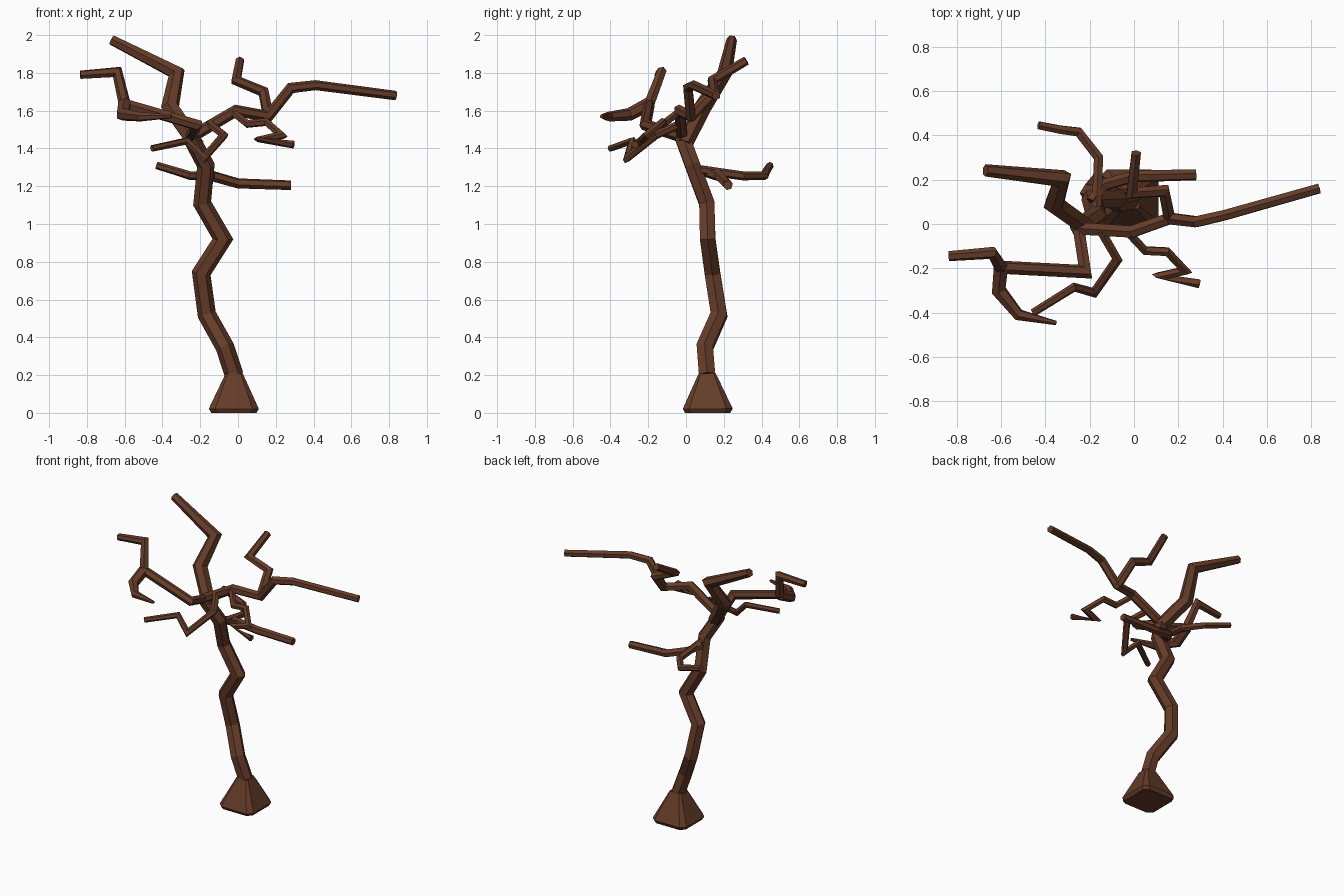
import bpy
import bmesh
import math
from mathutils import Vector, Quaternion

cube = bpy.data.objects.get("Cube")
if cube:
    bpy.data.objects.remove(cube)

bark = bpy.data.materials.new("brown bark")
bark.use_nodes = True
colour = (0.13, 0.045, 0.022, 1)
bark.diffuse_color = colour
shader = next(n for n in bark.node_tree.nodes if n.type == 'BSDF_PRINCIPLED')
shader.inputs["Base Color"].default_value = colour
shader.inputs["Roughness"].default_value = 0.9

# Cross-sections as corner angles in degrees
HEXAGON = [60 * k for k in range(6)]
CUT_SQUARE = [90 * k + a for k in range(4) for a in (37, 53)]


def limb(name, points, radii, section=HEXAGON):
    """Sweep a faceted, mitred tube through points, radius easing between radii."""
    pts = [Vector(p) for p in points]
    dirs = [(b - a).normalized() for a, b in zip(pts, pts[1:])]
    up = Vector((0, 0, 1)) if abs(dirs[0].z) < 0.8 else Vector((1, 0, 0))
    side = (up - dirs[0] * up.dot(dirs[0])).normalized()
    count = len(section)
    bm = bmesh.new()
    rings = []
    for i, p in enumerate(pts):
        before, after = dirs[max(i - 1, 0)], dirs[min(i, len(dirs) - 1)]
        plane = (before + after).normalized()
        t = i / (len(pts) - 1)
        r = radii[i] if len(radii) == len(pts) else radii[0] + (radii[-1] - radii[0]) * t
        ring = []
        for angle in section:
            v = Quaternion(before, math.radians(angle)) @ side * r
            # slide along the incoming direction onto the mitre plane
            slide = -v.dot(plane) / max(before.dot(plane), 0.6)
            ring.append(bm.verts.new(p + v + before * slide))
        rings.append(ring)
        side = before.rotation_difference(after) @ side
    for a, b in zip(rings, rings[1:]):
        for k in range(count):
            n = (k + 1) % count
            bm.faces.new((a[k], a[n], b[n], b[k]))
    bm.faces.new(rings[0][::-1])
    bm.faces.new(rings[-1])
    bmesh.ops.recalc_face_normals(bm, faces=bm.faces)
    mesh = bpy.data.meshes.new(name)
    bm.to_mesh(mesh)
    bm.free()
    mesh.materials.append(bark)
    obj = bpy.data.objects.new(name, mesh)
    bpy.context.collection.objects.link(obj)
    return obj


# Flared, nearly square root and crooked trunk
limb("root_flare", [(-.022, .115, 0), (-.022, .115, .022), (-.02, .112, .21)],
     [.15, .165, .056], CUT_SQUARE)
crown = (-.25, -.02, 1.46)
limb("trunk", [(-.02, .112, .2), (-.07, .1, .35), (-.165, .175, .52),
               (-.195, .14, .74), (-.08, .115, .92), (-.19, .11, 1.11),
               (-.17, .035, 1.31), crown], [.05, .045])

# Tall limb
limb("tall_limb", [(-.22, -.01, 1.42), (-.36, .09, 1.62), (-.325, .205, 1.8),
                   (-.67, .242, 1.975)], [.045, .047, .039, .028])

# Forked limb on the model's right
fork = (-.6, -.195, 1.635)
limb("right_limb", [crown, (-.22, -.215, 1.525), fork], [.03, .03])
limb("right_upper_fork", [fork, (-.64, -.13, 1.805), (-.835, -.145, 1.79)],
     [.032, .027, .023])
limb("right_lower_fork", [fork, (-.61, -.3, 1.58), (-.52, -.41, 1.568),
                          (-.35, -.447, 1.57)], [.037, .034, .026, .01])

# Long limb on the model's left, with its upright fork
elbow = (.16, .025, 1.57)
limb("left_limb", [crown, (-.01, -.035, 1.6), elbow, (.28, .01, 1.72),
                   (.41, .04, 1.735), (.835, .16, 1.68)], [.032, .025])
limb("left_upright_fork", [elbow, (.135, .15, 1.7), (-.01, .14, 1.76),
                           (.01, .32, 1.865)], [.03, .024])

# Thin drooping twigs at the front
limb("front_left_twig", [(-.03, -.035, 1.595), (.05, -.12, 1.53), (.15, -.125, 1.54),
                         (.23, -.21, 1.47), (.12, -.235, 1.445), (.295, -.27, 1.42)],
     [.021, .021])
limb("front_right_twig", [(-.15, -.03, 1.53), (-.075, -.16, 1.47), (-.18, -.31, 1.35),
                          (-.27, -.285, 1.44), (-.455, -.4, 1.4)], [.023, .018])

# Low branches at the back
limb("low_back_branch", [(-.17, .05, 1.29), (-.16, .3, 1.255), (-.25, .415, 1.255),
                         (-.33, .425, 1.28), (-.43, .445, 1.31)], [.025, .02])
limb("low_left_branch", [(-.19, .1, 1.28), (-.14, .175, 1.255), (0, .215, 1.215),
                         (.28, .222, 1.205)], [.03, .026])
